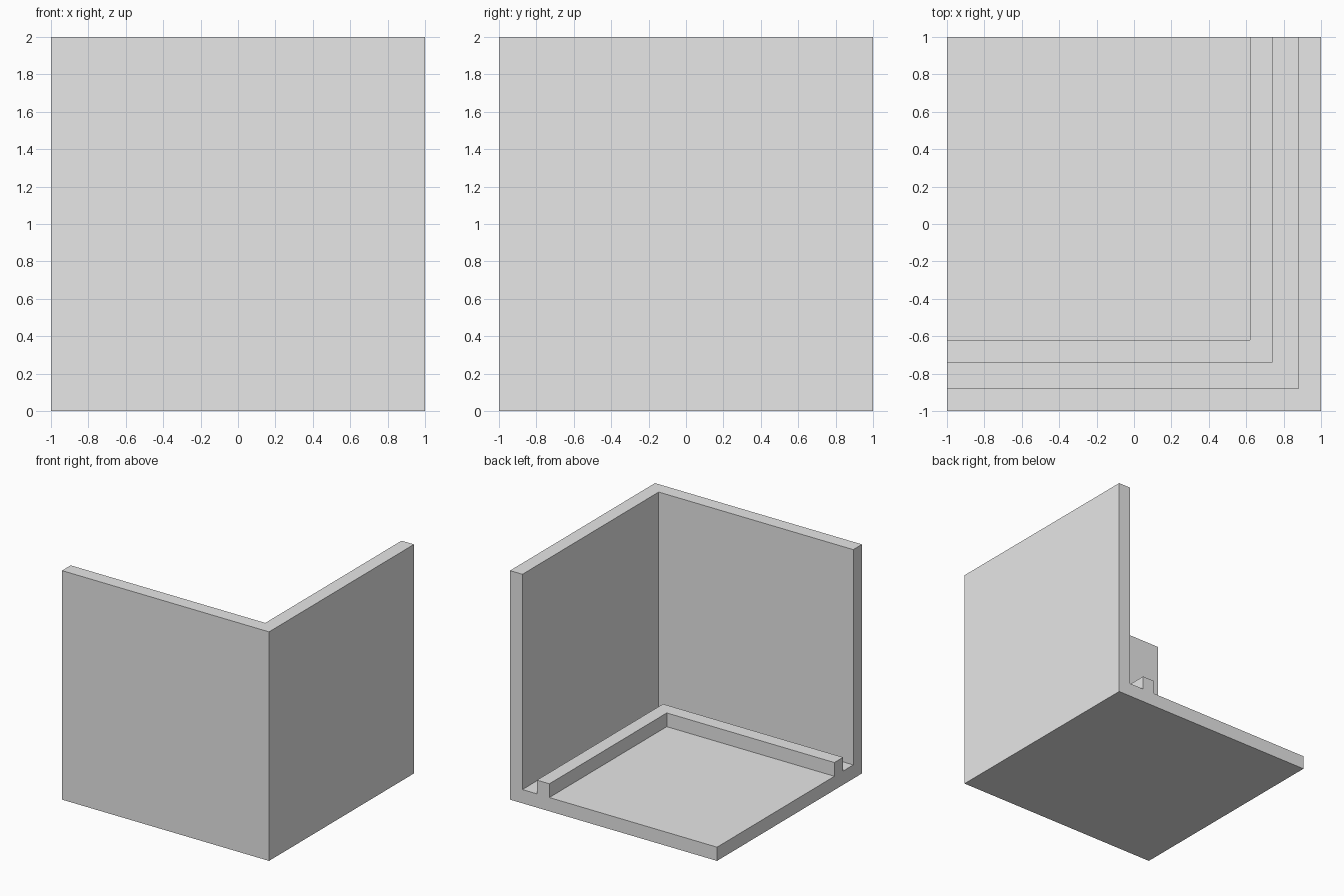
import bpy
import bmesh

cube = bpy.data.objects.get("Cube")
if cube:
    bpy.data.objects.remove(cube, do_unlink=True)

# One plain grey
grey = bpy.data.materials.new("plain_grey")
grey.use_nodes = True
colour = (0.8, 0.8, 0.8, 1)
grey.diffuse_color = colour
grey.node_tree.nodes["Principled BSDF"].inputs["Base Color"].default_value = colour

# Cross-section: (distance in from the outer wall face, height)
T = 0.12                # wall, floor and rib thickness
GROOVE = 0.14           # gap between wall and rib
rib_in = T + GROOVE
rib_out = rib_in + T
profile = [(0, 0), (0, 2), (T, 2), (T, T),                          # wall
           (rib_in, T), (rib_in, 2 * T), (rib_out, 2 * T), (rib_out, T),  # rib
           (2, T), (2, 0)]                                          # floor

# Sweep the section along both walls, mitred at the corner
bm = bmesh.new()
front_end = [bm.verts.new((-1, d - 1, z)) for d, z in profile]
corner = [bm.verts.new((1 - d, d - 1, z)) for d, z in profile]
side_end = [bm.verts.new((1 - d, 1, z)) for d, z in profile]

for a, b in ((front_end, corner), (corner, side_end)):
    for i in range(len(profile)):
        j = (i + 1) % len(profile)
        bm.faces.new((a[i], a[j], b[j], b[i]))
bm.faces.new(front_end)
bm.faces.new(side_end)

# The sections meet at the open floor corner; join them and clear the mitre seams
bmesh.ops.remove_doubles(bm, verts=bm.verts[:], dist=0.0001)
bmesh.ops.dissolve_limit(bm, angle_limit=0.01, verts=bm.verts[:], edges=bm.edges[:])
bmesh.ops.recalc_face_normals(bm, faces=bm.faces[:])

mesh = bpy.data.meshes.new("corner_bracket")
bm.to_mesh(mesh)
bm.free()
mesh.materials.append(grey)
bracket = bpy.data.objects.new("corner_bracket", mesh)
bpy.context.collection.objects.link(bracket)
